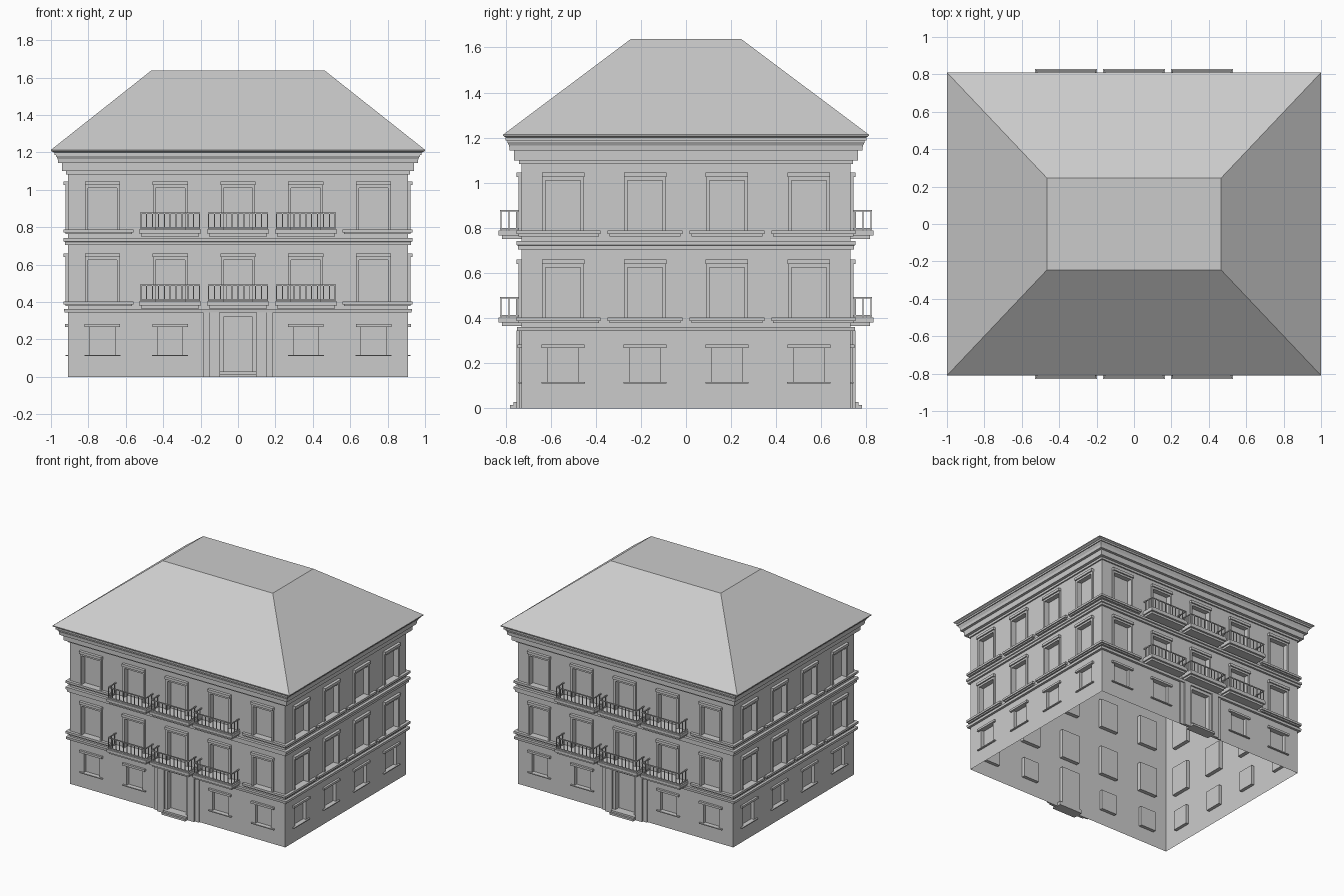
import bpy, bmesh
from math import radians
from mathutils import Matrix, Vector

if "Cube" in bpy.data.objects:
    bpy.data.objects.remove(bpy.data.objects["Cube"])

HX, HY = 0.91, 0.73            # wall half sizes
FLOORS = (0.40, 0.785)         # sill heights of the two upper storeys
parts = {}


def part(name):
    return parts.setdefault(name, bmesh.new())


def quad(name, pts):
    bm = part(name)
    bm.faces.new([bm.verts.new(p) for p in pts])


def ring(name, profile):
    """Sweep an (offset, z) profile around the rectangular walls."""
    bm = part(name)
    loops = []
    for o, z in profile:
        x, y = HX + o, HY + o
        loops.append([bm.verts.new(p) for p in ((-x, -y, z), (x, -y, z), (x, y, z), (-x, y, z))])
    for a, b in zip(loops, loops[1:]):
        for i in range(4):
            j = (i + 1) % 4
            bm.faces.new((a[i], a[j], b[j], b[i]))


class Facade:
    """Local frame: u along the wall, d outward from it, z up."""

    def __init__(self, angle, half, dist):
        self.m = Matrix.Rotation(radians(angle), 4, 'Z')
        self.half, self.dist = half, dist

    def p(self, u, d, z):
        return self.m @ Vector((u, -self.dist - d, z))

    def box(self, name, u0, u1, d0, d1, z0, z1):
        bm = part(name)
        v = [bm.verts.new(self.p(u, d, z)) for z in (z0, z1)
             for u, d in ((u0, d1), (u1, d1), (u1, d0), (u0, d0))]
        for f in ((3, 2, 1, 0), (4, 5, 6, 7), (0, 1, 5, 4), (1, 2, 6, 5), (2, 3, 7, 6), (3, 0, 4, 7)):
            bm.faces.new([v[i] for i in f])

    def wall(self, holes):
        us = sorted({-self.half, self.half, *(round(h[i], 4) for h in holes for i in (0, 1))})
        zs = sorted({0, 1.2, *(round(h[i], 4) for h in holes for i in (2, 3))})
        for a, b in zip(us, us[1:]):
            for c, d in zip(zs, zs[1:]):
                u, z = (a + b) / 2, (c + d) / 2
                if not any(h[0] < u < h[1] and h[2] < z < h[3] for h in holes):
                    quad("walls", [self.p(*q) for q in ((a, 0, c), (b, 0, c), (b, 0, d), (a, 0, d))])
        # recessed panes and reveals
        for a, b, c, d, depth in holes:
            rim = [(a, c), (b, c), (b, d), (a, d)]
            quad("window_panes", [self.p(u, -depth, z) for u, z in rim])
            for i in range(4):
                (u0, z0), (u1, z1) = rim[i], rim[(i + 1) % 4]
                quad("window_reveals", [self.p(u0, 0, z0), self.p(u1, 0, z1),
                                        self.p(u1, -depth, z1), self.p(u0, -depth, z0)])

    def upper_window(self, c, z):
        for s in (-1, 1):
            a, b = sorted((c + s * 0.078, c + s * 0.092))
            self.box("window_frames", a, b, 0, 0.012, z, z + 0.235)
        self.box("window_frames", c - 0.092, c + 0.092, 0, 0.012, z + 0.225, z + 0.24)
        self.box("window_lintels", c - 0.094, c + 0.094, 0, 0.022, z + 0.24, z + 0.26)

    def sill(self, c, z):
        a, b = c - 0.166, c + 0.166
        e = self.half + 0.02
        if b + 0.1 > self.half:
            b = e
        if a - 0.1 < -self.half:
            a = -e
        self.box("window_sills", a, b, 0, 0.022, z - 0.012, z + 0.004)
        self.box("window_sills", a + 0.008, b - 0.008, 0, 0.013, z - 0.022, z - 0.012)

    def balcony(self, c, z):
        self.box("balcony_slabs", c - 0.166, c + 0.166, 0, 0.1, z - 0.018, z + 0.004)
        self.box("balcony_slabs", c - 0.155, c + 0.155, 0, 0.085, z - 0.034, z - 0.018)
        w, t, d = 0.157, 0.0035, 0.09
        for zz in (z + 0.01, z + 0.089):
            self.box("balcony_rails", c - w - t, c + w + t, d - t, d + t, zz - 0.002, zz + 0.005)
            for s in (-w, w):
                self.box("balcony_rails", c + s - t, c + s + t, 0, d - t, zz - 0.002, zz + 0.005)
        spots = [(c - w + 2 * w * i / 10, d) for i in range(11)]
        spots += [(c + s, k) for s in (-w, w) for k in (0.02, 0.055)]
        for u, k in spots:
            self.box("balcony_balusters", u - 0.0025, u + 0.0025, k - 0.0025, k + 0.0025, z, z + 0.09)

    def ground_window(self, c):
        self.box("ground_lintels", c - 0.095, c + 0.095, 0, 0.016, 0.268, 0.284)
        self.box("ground_sills", c - 0.096, c + 0.096, 0, 0.013, 0.111, 0.118)

    def door(self):
        for s in (-1, 1):
            for r0, r1, d in ((0.1, 0.155, 0.022), (0.155, 0.187, 0.01), (0.078, 0.1, 0.008)):
                a, b = sorted((s * r0, s * r1))
                self.box("door_pilasters", a, b, 0, d, 0, 0.345)
        self.box("door_header", -0.1, 0.1, 0, 0.008, 0.32, 0.345)
        self.box("door_steps", -0.1, 0.1, -0.03, 0.035, 0.015, 0.028)
        self.box("door_steps", -0.1, 0.1, -0.03, 0.05, 0, 0.015)


# four facades: front, right, back, left
for angle in (0, 90, 180, 270):
    long_side = angle % 180 == 0
    f = Facade(angle, HX, HY) if long_side else Facade(angle, HY, HX)
    centres = [0.3625 * (i - 2) for i in range(5)] if long_side else [0.363 * (i - 1.5) for i in range(4)]
    holes = []
    for c in centres:
        for z in FLOORS:
            holes.append((c - 0.078, c + 0.078, z + 0.004, z + 0.228, 0.03))
            f.upper_window(c, z)
            if long_side and abs(c) < 0.5:
                f.balcony(c, z)
            else:
                f.sill(c, z)
        if long_side and abs(c) < 0.1:
            holes.append((-0.078, 0.078, 0.02, 0.32, 0.03))
            f.door()
        else:
            holes.append((c - 0.067, c + 0.067, 0.116, 0.27, 0.025))
            f.ground_window(c)
    f.wall(holes)

# string courses
ring("lower_string_course", [(0, 0.343), (0.018, 0.343), (0.02, 0.362), (0, 0.362)])
ring("upper_string_course", [(0, 0.705), (0.015, 0.705), (0.015, 0.722), (0.022, 0.725), (0.022, 0.742), (0, 0.742)])

# stepped cornice under the eaves
ring("cornice", [(0, 1.083), (0.01, 1.083), (0.01, 1.1), (0.032, 1.1), (0.032, 1.143), (0.052, 1.143),
                 (0.054, 1.165), (0.062, 1.18), (0.062, 1.187), (0.07, 1.187), (0.07, 1.2), (0, 1.2)])

# hipped roof with a flat top
bm = part("roof")
levels = [(HX, HY, 1.2), (0.985, 0.797, 1.2), (1.0, 0.81, 1.208), (1.0, 0.81, 1.214), (0.465, 0.245, 1.637)]
loops = [[bm.verts.new((sx * x, sy * y, z)) for sx, sy in ((-1, -1), (1, -1), (1, 1), (-1, 1))] for x, y, z in levels]
for a, b in zip(loops, loops[1:]):
    for i in range(4):
        j = (i + 1) % 4
        bm.faces.new((a[i], a[j], b[j], b[i]))
bm.faces.new(loops[-1])

# turn each part into an object
for name, bm in parts.items():
    if name == "walls":
        bmesh.ops.remove_doubles(bm, verts=bm.verts, dist=0.0001)
    mesh = bpy.data.meshes.new(name)
    bm.to_mesh(mesh)
    bm.free()
    bpy.context.collection.objects.link(bpy.data.objects.new(name, mesh))
